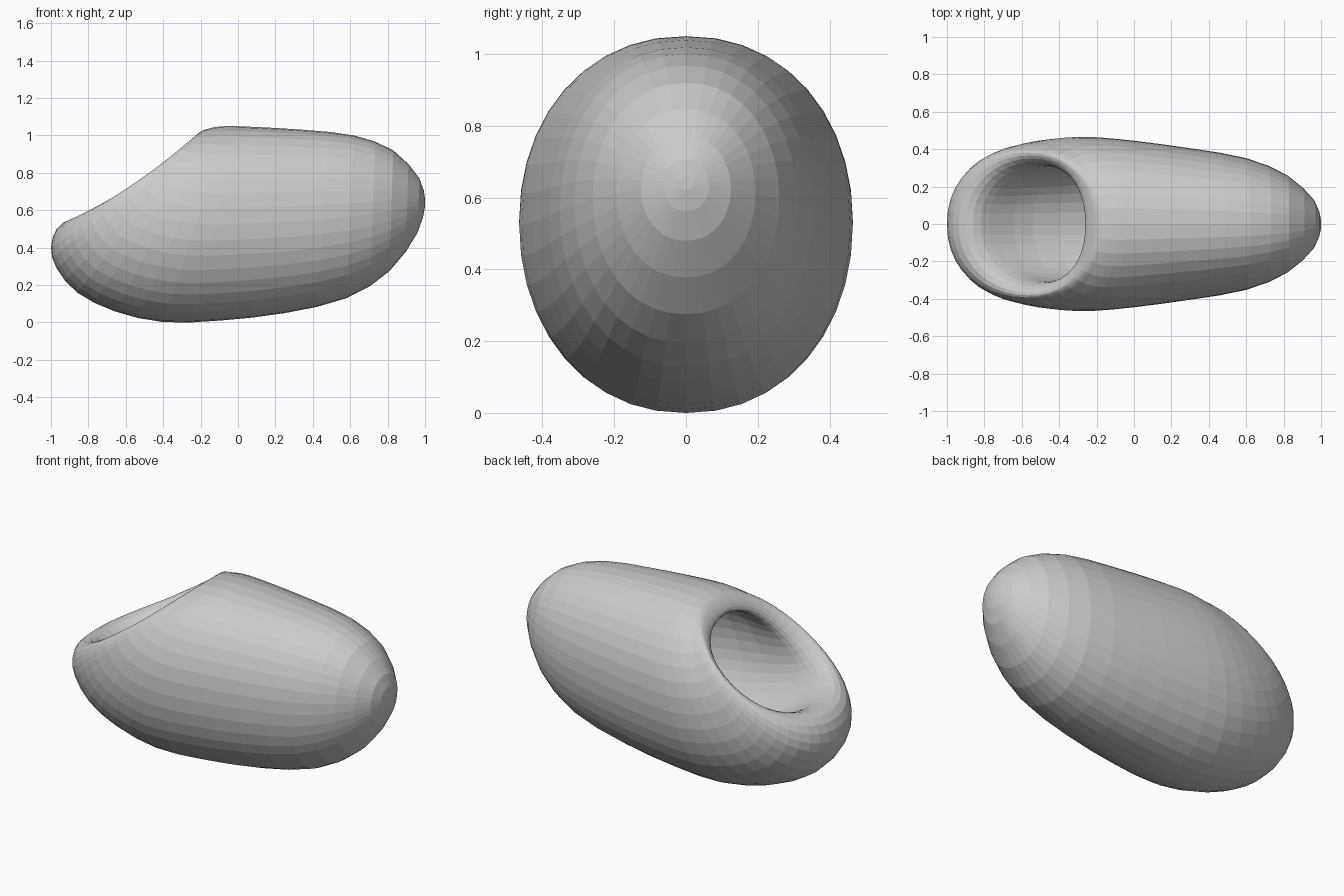
import bpy, bmesh, math
from mathutils import Vector

if "Cube" in bpy.data.objects:
    bpy.data.objects.remove(bpy.data.objects["Cube"])

# Side-view loops from the toe to the rim and back inside:
# top x, top z, bottom x, bottom z, half width, sag of the sides
LOOPS = [
    (1.00, 0.66, 1.00, 0.62, 0.02, 0),
    (0.97, 0.77, 0.96, 0.48, 0.125, 0),
    (0.83, 0.92, 0.81, 0.275, 0.26, 0),
    (0.62, 1.00, 0.58, 0.13, 0.352, 0),
    (0.35, 1.03, 0.25, 0.05, 0.405, 0),
    (0.10, 1.045, -0.10, 0.01, 0.445, 0),
    (-0.05, 1.05, -0.40, 0.002, 0.465, 0),
    (-0.12, 1.045, -0.66, 0.06, 0.46, 0),
    (-0.16, 1.035, -0.86, 0.16, 0.44, 0),
    (-0.18, 1.03, -0.97, 0.29, 0.42, 0.005),
    (-0.20, 1.02, -1.00, 0.40, 0.40, 0.015),
    (-0.22, 1.005, -0.97, 0.50, 0.38, 0.03),
    (-0.245, 0.98, -0.90, 0.55, 0.35, 0.04),
    (-0.26, 0.95, -0.82, 0.54, 0.32, 0.05),
    (-0.24, 0.93, -0.72, 0.48, 0.31, 0.04),
    (-0.16, 0.94, -0.54, 0.38, 0.32, 0.02),
    (0.02, 0.96, -0.22, 0.27, 0.34, 0),
    (0.40, 0.93, 0.25, 0.20, 0.31, 0),
    (0.70, 0.82, 0.68, 0.32, 0.19, 0),
    (0.82, 0.63, 0.82, 0.56, 0.03, 0),
]
SIDES, STEPS = 40, 2


def spline(p, q, r, s, t):
    return [0.5 * (2*b + (c-a)*t + (2*a-5*b+4*c-d)*t*t + (3*b-a-3*c+d)*t**3)
            for a, b, c, d in zip(p, q, r, s)]


def ring(bm, values):
    tx, tz, bx, bz, width, sag = values
    top, bottom = Vector((tx, 0, tz)), Vector((bx, 0, bz))
    mid, half = (top + bottom) / 2, (top - bottom) / 2
    inward = Vector((half.z, 0, -half.x)).normalized()
    verts = []
    for i in range(SIDES):
        a = math.tau * i / SIDES
        c, s = math.cos(a), math.sin(a)
        side = math.copysign(abs(s) ** 0.92, s) * width
        verts.append(bm.verts.new(mid + half * math.copysign(abs(c) ** 0.97, c)
                                  + Vector((0, side, 0)) + inward * sag * s * s))
    return verts


# Slipper shell: one continuous skin that turns over the rim into the cavity
bm = bmesh.new()
rings = []
n = len(LOOPS)
for k in range(n - 1):
    pts = [LOOPS[min(max(k + o, 0), n - 1)] for o in (-1, 0, 1, 2)]
    for j in range(STEPS):
        rings.append(ring(bm, spline(*pts, j / STEPS)))
rings.append(ring(bm, LOOPS[-1]))
for a, b in zip(rings, rings[1:]):
    for i in range(SIDES):
        m = (i + 1) % SIDES
        bm.faces.new((a[i], a[m], b[m], b[i]))
bm.faces.new(rings[0])
bm.faces.new(rings[-1])
bmesh.ops.recalc_face_normals(bm, faces=bm.faces)

mesh = bpy.data.meshes.new("slipper_shell")
bm.to_mesh(mesh)
bm.free()
shell = bpy.data.objects.new("slipper_shell", mesh)
bpy.context.collection.objects.link(shell)
